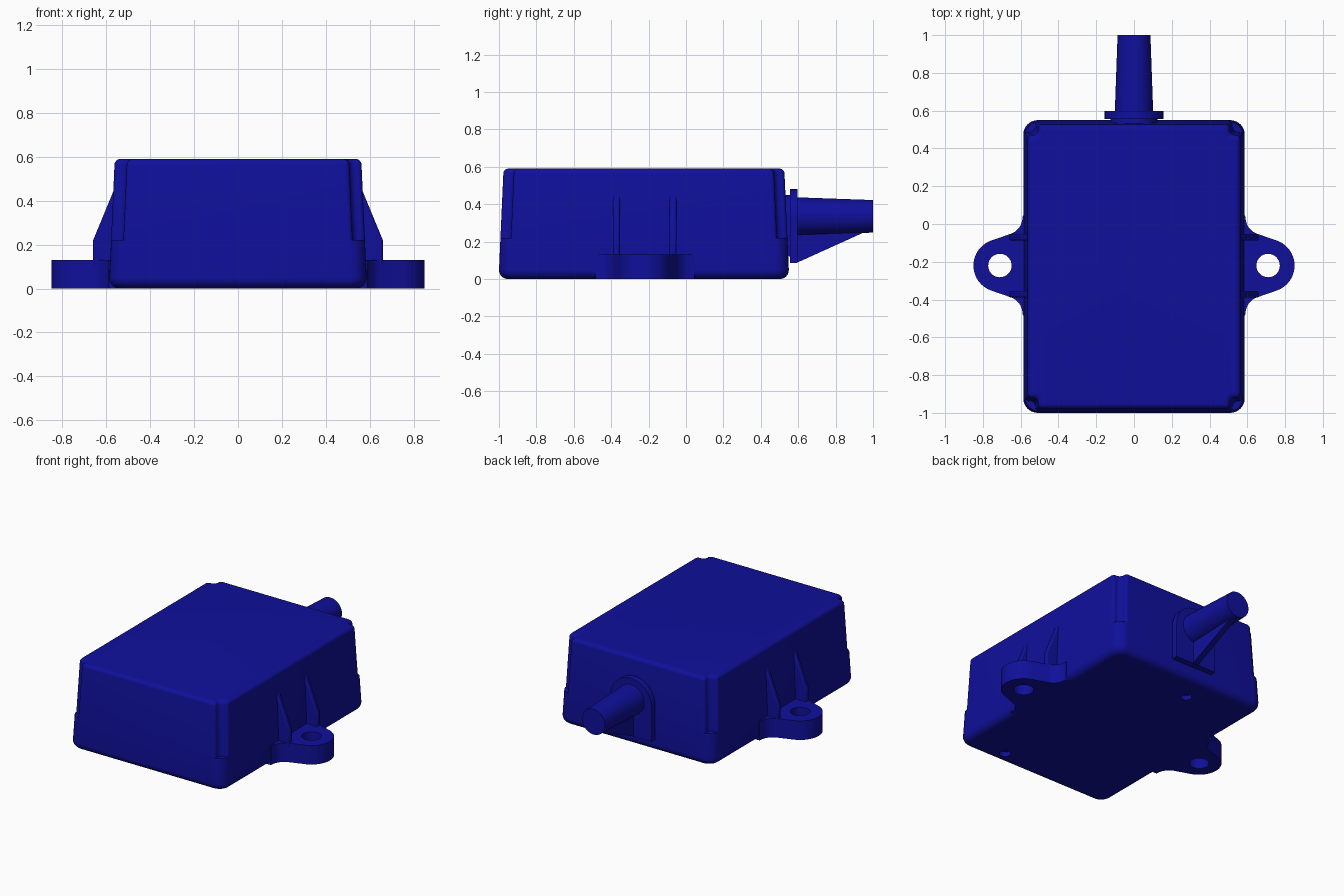
import bpy, bmesh, math
from mathutils import Vector

cube = bpy.data.objects.get("Cube")
if cube:
    bpy.data.objects.remove(cube, do_unlink=True)

BLUE = (0.005, 0.005, 0.33, 1.0)
blue = bpy.data.materials.new("deep blue plastic")
blue.use_nodes = True
blue.diffuse_color = BLUE
bsdf = next(n for n in blue.node_tree.nodes if n.type == 'BSDF_PRINCIPLED')
bsdf.inputs["Base Color"].default_value = BLUE
bsdf.inputs["Roughness"].default_value = 0.5

CY = -0.225    # middle of the housing along y
EAR_Y = -0.22  # middle of the mounting ears
CABLE_Z = 0.335


def fillet(corners, steps=6):
    """Round each (x, y, radius) corner of a closed outline."""
    out = []
    for i, (x, y, r) in enumerate(corners):
        p = Vector((x, y))
        if r <= 0:
            out.append(p)
            continue
        a = (Vector(corners[i - 1][:2]) - p).normalized()
        b = (Vector(corners[(i + 1) % len(corners)][:2]) - p).normalized()
        half = a.angle(b) / 2
        centre = p + (a + b).normalized() * (r / math.sin(half))
        start = p + a * (r / math.tan(half)) - centre
        end = p + b * (r / math.tan(half)) - centre
        for k in range(steps + 1):
            t = k / steps
            out.append(centre + (start * (1 - t) + end * t).normalized() * r)
    return out


def arc(cx, cy, r, a0, a1, n):
    return [Vector((cx + r * math.cos(math.radians(a0 + (a1 - a0) * k / n)),
                    cy + r * math.sin(math.radians(a0 + (a1 - a0) * k / n))))
            for k in range(n + 1)]


def loft(name, rings):
    """Skin a stack of equal-length rings and cap both ends."""
    bm = bmesh.new()
    rows = [[bm.verts.new(p) for p in ring] for ring in rings]
    n = len(rows[0])
    for low, high in zip(rows, rows[1:]):
        for i in range(n):
            j = (i + 1) % n
            bm.faces.new((low[i], low[j], high[j], high[i]))
    bm.faces.new(rows[0][::-1])
    bm.faces.new(rows[-1])
    bmesh.ops.recalc_face_normals(bm, faces=bm.faces)
    mesh = bpy.data.meshes.new(name)
    bm.to_mesh(mesh)
    bm.free()
    mesh.materials.append(blue)
    ob = bpy.data.objects.new(name, mesh)
    bpy.context.collection.objects.link(ob)
    return ob


def select(ob):
    bpy.ops.object.select_all(action='DESELECT')
    ob.select_set(True)
    bpy.context.view_layer.objects.active = ob


def finish(ob):
    select(ob)
    bpy.ops.object.shade_smooth_by_angle(angle=math.radians(35))


def drill(ob, x, y, z0, z1, r):
    """Cut a round vertical hole."""
    cutter = loft("hole_cutter", [[(p.x, p.y, z) for p in arc(x, y, r, 0, 348.75, 31)]
                                  for z in (z0, z1)])
    cutter.hide_render = True
    mod = ob.modifiers.new("hole", 'BOOLEAN')
    mod.operation = 'DIFFERENCE'
    mod.solver = 'EXACT'
    mod.object = cutter
    select(ob)
    bpy.ops.object.modifier_apply(modifier=mod.name)
    bpy.data.objects.remove(cutter, do_unlink=True)


def half_size(z):
    """Drafted half width and half depth of the housing at a height."""
    return 0.588 - 0.045 * z, 0.777 - 0.045 * z


def rounded_ring(z, inset):
    hx, hy = (h - inset for h in half_size(z))
    r = 0.075 - inset * 0.6
    signs = ((1, 1), (-1, 1), (-1, -1), (1, -1))
    return [(p.x, p.y + CY, z) for p in fillet([(a * hx, b * hy, r) for a, b in signs])]


def notched_ring(z, inset):
    hx, hy = (h - inset for h in half_size(z))
    nx, ny = hx - 0.056, hy - 0.056
    pts = []
    for a, b in ((1, 1), (-1, 1), (-1, -1), (1, -1)):
        corner = [(a * hx, b * ny, 0.02), (a * nx, b * ny, 0.03), (a * nx, b * hy, 0.02)]
        pts += corner if a * b > 0 else corner[::-1]
    return [(p.x, p.y + CY, z) for p in fillet(pts)]


# Housing: rounded tray below, notched-corner cover above
R, T, STEP = 0.05, 0.025, 0.22
quarter = [math.radians(a) for a in range(0, 91, 15)]
tray = loft("housing_base",
            [rounded_ring(R - R * math.cos(a), R - R * math.sin(a)) for a in quarter]
            + [rounded_ring(STEP, 0)])
for hx, hy in ((-0.12, 0.36), (0.29, -0.9)):
    drill(tray, hx, hy, -0.05, 0.03, 0.035)
finish(tray)

finish(loft("housing_cover",
            [notched_ring(STEP, 0)]
            + [notched_ring(0.59 - T + T * math.sin(a), T - T * math.cos(a)) for a in quarter]))

# Mounting ears with gusset ribs on both sides
side_curve = fillet([(0.53, 0.045, 0), (0.588, 0.045, 0), (0.6, -0.033, 0.09), (0.758, -0.09, 0)])
upper = [p for p in side_curve[:-1]]
lower = [Vector((p.x, 2 * EAR_Y - p.y)) for p in reversed(upper)]
ear_outline = upper + arc(0.71, EAR_Y, 0.14, 70, -70, 28) + lower
gusset = [(0.5, 0.1), (0.66, 0.1), (0.66, 0.22), (0.565, 0.45), (0.5, 0.45)]

for side, word in ((1, "left"), (-1, "right")):
    ear = loft(word + "_mounting_ear",
               [[(side * p.x, p.y, z) for p in ear_outline] for z in (0, 0.13)])
    drill(ear, side * 0.71, EAR_Y, -0.1, 0.3, 0.062)
    finish(ear)
    for y, place in ((-0.07, "back"), (-0.372, "front")):
        rib = loft(f"{word}_{place}_gusset",
                   [[(side * x, y + d, z) for x, z in gusset] for d in (-0.018, 0.018)])
        bevel = rib.modifiers.new("soft edges", 'BEVEL')
        bevel.width = 0.009
        bevel.segments = 2
        finish(rib)


# Cable outlet: arched neck and plate, tapered sleeve, web underneath
def arch(name, half, bottom, y0, y1):
    outline = arc(0, 0.325, half, 0, 180, 28) + [Vector((-half, bottom)), Vector((half, bottom))]
    finish(loft(name, [[(p.x, y, p.y) for p in outline] for y in (y0, y1)]))


arch("outlet_neck", 0.125, 0.12, 0.48, 0.57)
arch("outlet_plate", 0.155, 0.085, 0.556, 0.597)

finish(loft("cable_sleeve",
            [[(p.x, y, p.y) for p in arc(0, CABLE_Z, r, 0, 352.5, 47)]
             for y, r in ((0.58, 0.102), (1.0, 0.087))]))

web = [(0.58, 0.09), (0.6, 0.09), (0.965, 0.255), (0.9, 0.3), (0.58, 0.3)]
finish(loft("outlet_web", [[(x, y, z) for y, z in web] for x in (-0.02, 0.02)]))
